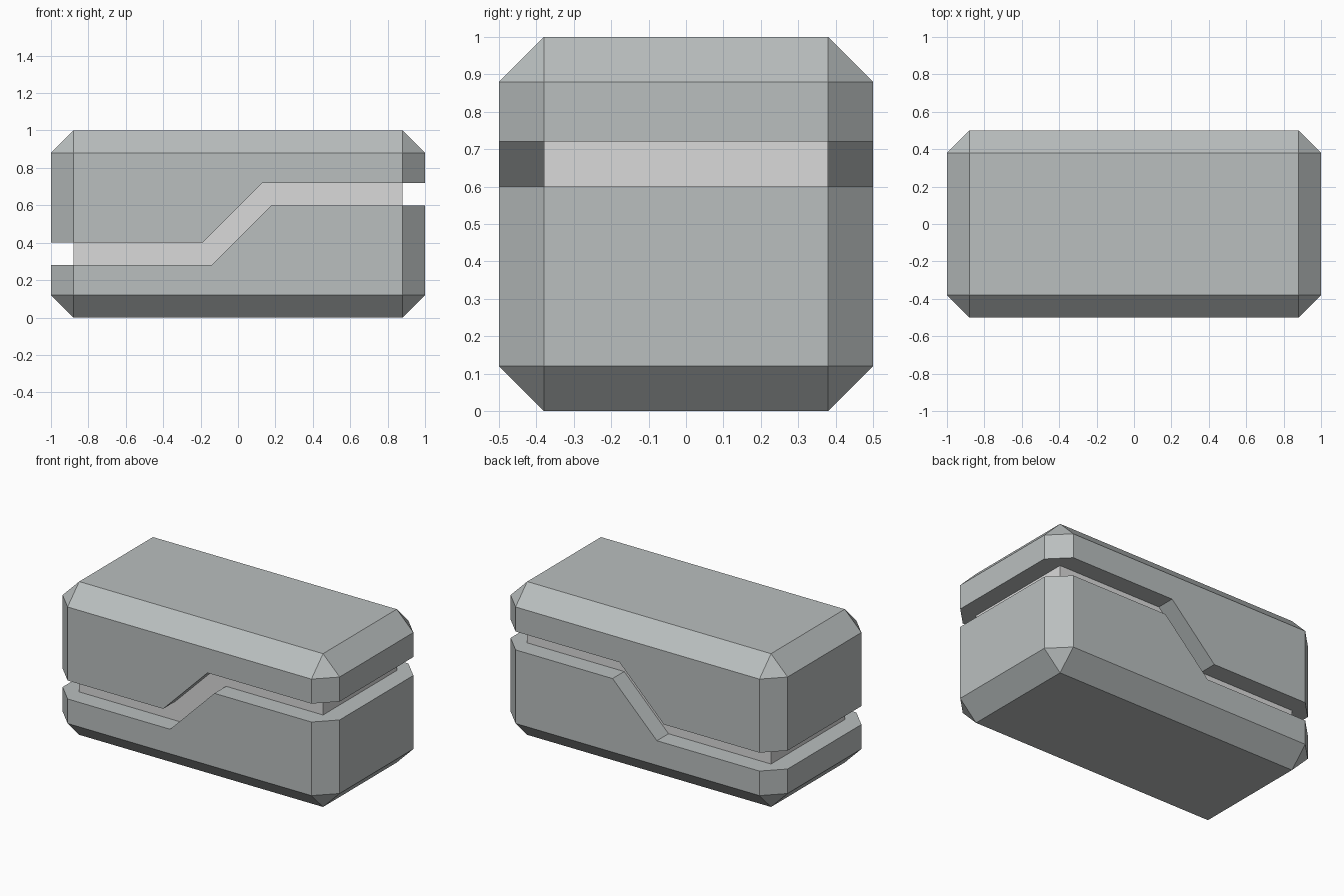
import bpy, bmesh

if "Cube" in bpy.data.objects:
    bpy.data.objects.remove(bpy.data.objects["Cube"])

CHAMFER = 0.12


def material(name, rgb):
    m = bpy.data.materials.new(name)
    m.diffuse_color = (*rgb, 1)
    m.use_nodes = True
    m.node_tree.nodes["Principled BSDF"].inputs["Base Color"].default_value = m.diffuse_color
    return m


def finish(name, bm, mat):
    bmesh.ops.recalc_face_normals(bm, faces=bm.faces[:])
    me = bpy.data.meshes.new(name)
    bm.to_mesh(me)
    bm.free()
    me.materials.append(mat)
    ob = bpy.data.objects.new(name, me)
    bpy.context.collection.objects.link(ob)
    return ob


def box(name, size, mat, bevel=0):
    """Box centred on the model, optionally with chamfered edges."""
    bm = bmesh.new()
    bmesh.ops.create_cube(bm, size=1)
    bmesh.ops.scale(bm, vec=size, verts=bm.verts[:])
    bmesh.ops.translate(bm, vec=(0, 0, 0.5), verts=bm.verts[:])
    if bevel:
        bmesh.ops.bevel(bm, geom=bm.edges[:], offset=bevel, offset_type='OFFSET',
                        segments=1, profile=0.5, affect='EDGES')
    return finish(name, bm, mat)


def prism(name, outline, half_y, mat):
    """Extrude an x-z outline along y."""
    bm = bmesh.new()
    face = bm.faces.new([bm.verts.new((x, -half_y, z)) for x, z in outline])
    ext = bmesh.ops.extrude_face_region(bm, geom=[face])
    verts = [v for v in ext['geom'] if isinstance(v, bmesh.types.BMVert)]
    bmesh.ops.translate(bm, vec=(0, 2 * half_y, 0), verts=verts)
    return finish(name, bm, mat)


shell_mat = material("grey metal", (0.49, 0.52, 0.52))
core_mat = material("light grey", (0.70, 0.70, 0.70))

# Two chamfered halves, trimmed along the stepped groove
halves = {
    "upper_shell": [(-1.5, 0.40), (-0.19, 0.40), (0.13, 0.72), (1.5, 0.72),
                    (1.5, 1.5), (-1.5, 1.5)],
    "lower_shell": [(-1.5, 0.28), (-0.14, 0.28), (0.18, 0.60), (1.5, 0.60),
                    (1.5, -0.5), (-1.5, -0.5)],
}
for name, outline in halves.items():
    shell = box(name, (2, 1, 1), shell_mat, CHAMFER)
    cutter = prism(name + "_cutter", outline, 1, shell_mat)
    cutter.hide_render = True
    mod = shell.modifiers.new("trim", 'BOOLEAN')
    mod.operation = 'INTERSECT'
    mod.solver = 'EXACT'
    mod.object = cutter
    bpy.context.view_layer.objects.active = shell
    bpy.ops.object.modifier_apply(modifier=mod.name)
    bpy.data.objects.remove(cutter)

# Inner core seen in the groove
box("core", (2 - 2 * CHAMFER, 1 - 2 * CHAMFER, 0.7), core_mat)
